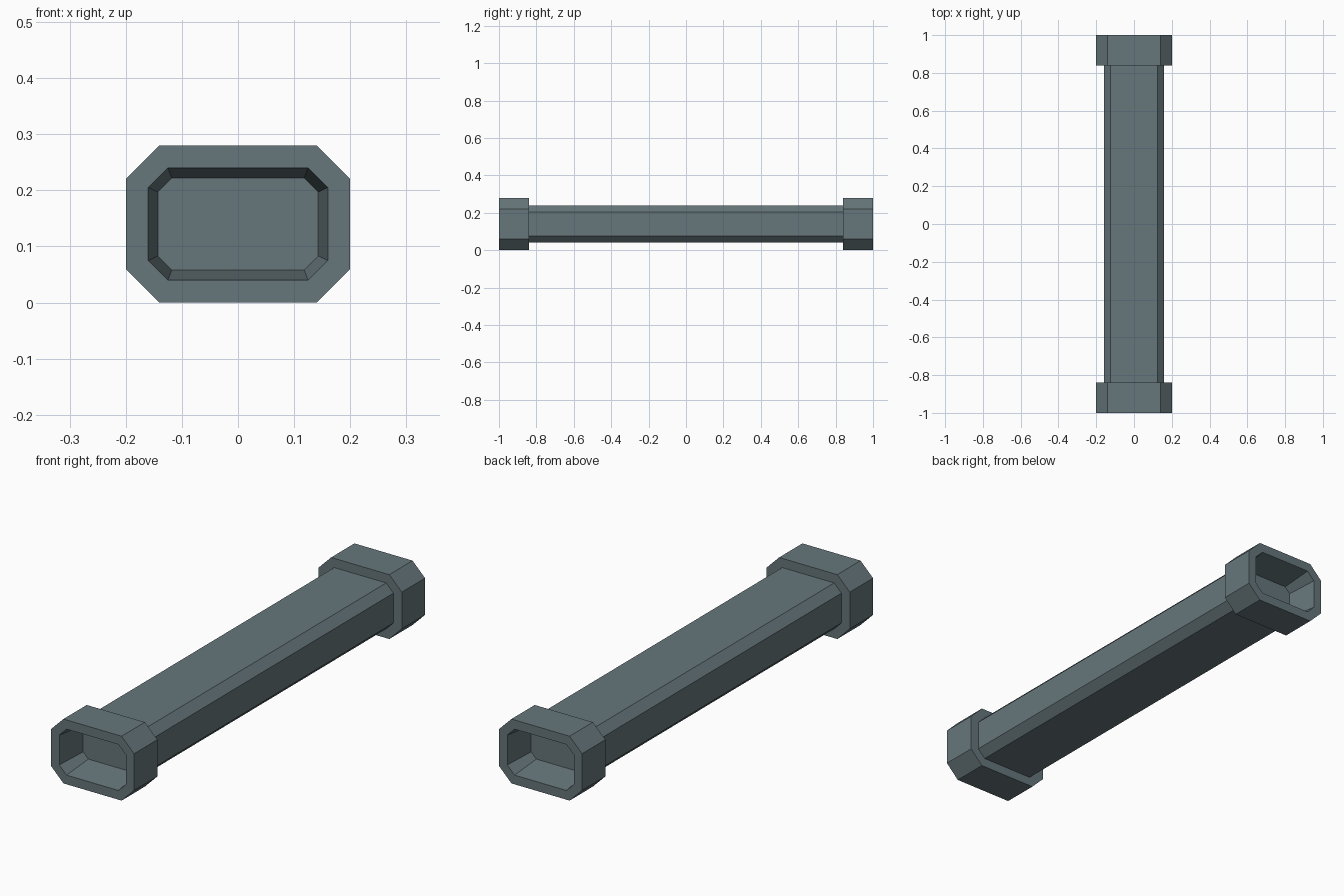
import bpy, bmesh

if "Cube" in bpy.data.objects:
    bpy.data.objects.remove(bpy.data.objects["Cube"])

ZC = 0.14  # height of the beam axis

metal = bpy.data.materials.new("slate_grey")
metal.diffuse_color = (0.133, 0.181, 0.198, 1)
metal.use_nodes = True
metal.node_tree.nodes["Principled BSDF"].inputs["Base Color"].default_value = metal.diffuse_color


def section(bm, y, w, h, c):
    """Chamfered rectangle (half width w, half height h, chamfer c) at y."""
    pts = [(w - c, h), (w, h - c), (w, c - h), (w - c, -h),
           (c - w, -h), (-w, c - h), (-w, h - c), (c - w, h)]
    return [bm.verts.new((x, y, ZC + z)) for x, z in pts]


def loft(name, sections, cap_first=False):
    bm = bmesh.new()
    rings = [section(bm, *s) for s in sections]
    for a, b in zip(rings, rings[1:]):
        for i in range(8):
            j = (i + 1) % 8
            bm.faces.new((a[i], b[i], b[j], a[j]))
    if cap_first:
        bm.faces.new(rings[0])
    bmesh.ops.recalc_face_normals(bm, faces=bm.faces)
    # the widest side wall must face outwards
    bm.faces.ensure_lookup_table()
    side = max(bm.faces, key=lambda f: f.calc_center_median().x)
    side.normal_update()
    if side.normal.x < 0:
        bmesh.ops.reverse_faces(bm, faces=bm.faces)
    me = bpy.data.meshes.new(name)
    bm.to_mesh(me)
    bm.free()
    me.materials.append(metal)
    ob = bpy.data.objects.new(name, me)
    bpy.context.collection.objects.link(ob)
    return ob


# long central beam
loft("beam", [(-0.84, 0.16, 0.10, 0.035), (0.84, 0.16, 0.10, 0.035)])

# end collar with tapered socket, mirrored to the far end
collar = loft("end_collars", [
    (-0.86, 0.143, 0.082, 0.025),   # socket floor
    (-1.00, 0.16, 0.10, 0.035),     # socket mouth
    (-1.00, 0.20, 0.14, 0.06),      # front rim
    (-0.84, 0.20, 0.14, 0.06),      # back rim
    (-0.84, 0.16, 0.10, 0.035),     # meets the beam
], cap_first=True)
mirror = collar.modifiers.new("far_end", 'MIRROR')
mirror.use_axis = (False, True, False)
mirror.use_mirror_merge = False
